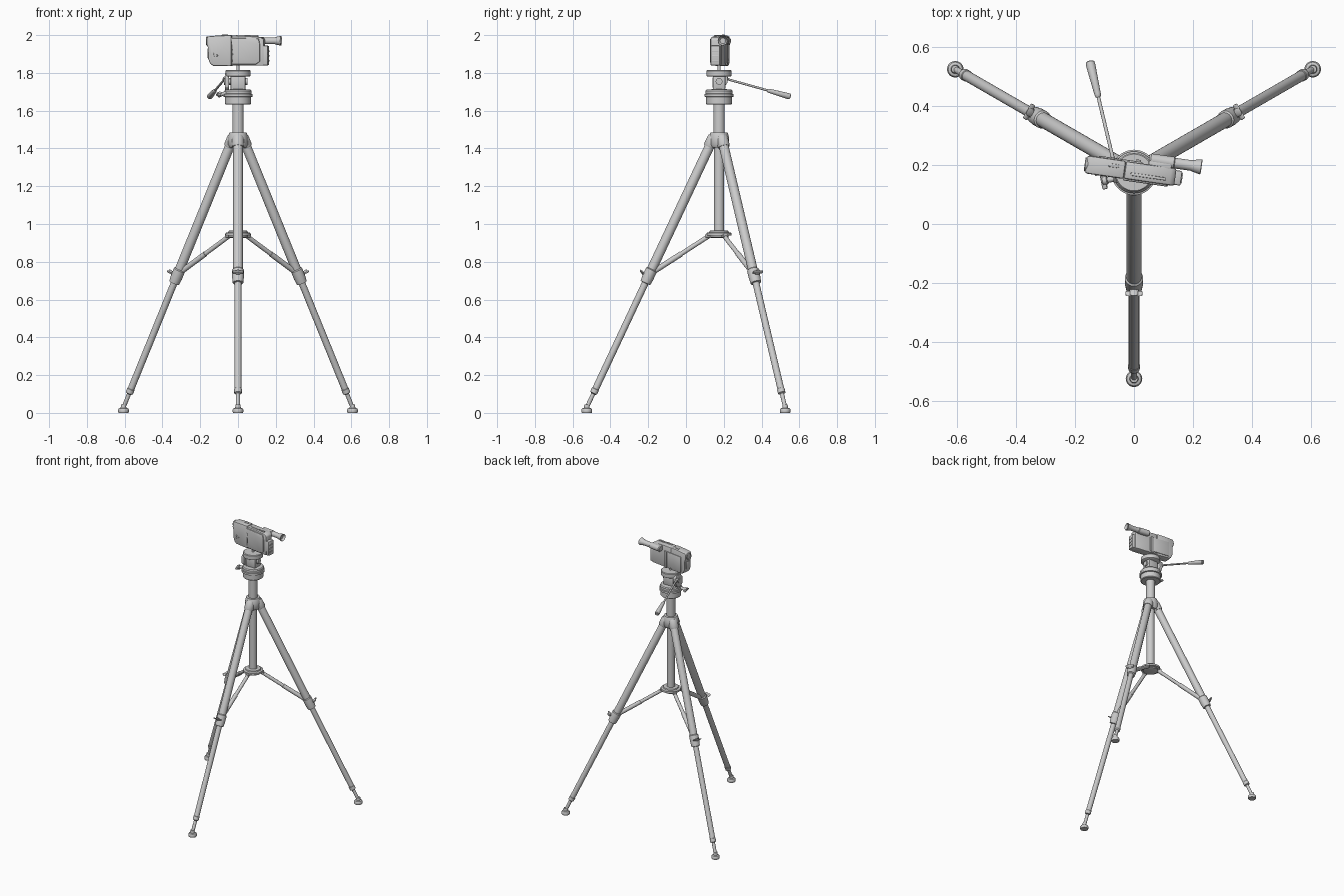
import bpy, bmesh, math
from mathutils import Matrix, Vector

if "Cube" in bpy.data.objects:
    bpy.data.objects.remove(bpy.data.objects["Cube"])

CY = 0.175                                  # tripod axis in y
AX = Matrix.Translation((0, CY, 0))


def finish(name, bm, M=Matrix(), bevel=0, seg=2):
    bmesh.ops.recalc_face_normals(bm, faces=bm.faces)
    if bevel:
        edges = [e for e in bm.edges if e.calc_face_angle(0) > 0.6]
        bmesh.ops.bevel(bm, geom=edges, offset=bevel, segments=seg, profile=0.5, affect='EDGES')
    bm.transform(M)
    me = bpy.data.meshes.new(name)
    bm.to_mesh(me)
    bm.free()
    ob = bpy.data.objects.new(name, me)
    bpy.context.collection.objects.link(ob)
    return ob


def lathe(name, pts, M=AX, n=28):
    """Revolve (radius, height) points round local z, flat caps at both ends."""
    bm = bmesh.new()
    rings = [[bm.verts.new((r * math.cos(2 * math.pi * i / n), r * math.sin(2 * math.pi * i / n), h))
              for i in range(n)] for r, h in pts]
    for a, b in zip(rings, rings[1:]):
        for i in range(n):
            j = (i + 1) % n
            bm.faces.new((a[i], a[j], b[j], b[i]))
    bm.faces.new(rings[0])
    bm.faces.new(rings[-1])
    return finish(name, bm, M)


def along(p, q):
    """Matrix whose z axis runs from p towards q."""
    p, q = Vector(p), Vector(q)
    return Matrix.Translation(p) @ (q - p).to_track_quat('Z', 'Y').to_matrix().to_4x4()


def rod(name, p, q, r, r2=None, n=16):
    return lathe(name, [(r, 0), (r if r2 is None else r2, (Vector(q) - Vector(p)).length)], along(p, q), n)


def box(name, c, s, M=Matrix(), bevel=0.004):
    bm = bmesh.new()
    bmesh.ops.create_cube(bm, size=1, matrix=Matrix.Translation(c) @ Matrix.Diagonal((*s, 1)))
    return finish(name, bm, M, bevel)


def prism(name, outline, v0, v1, M, bevel):
    """Extrude an x-z outline from y=v0 to y=v1."""
    bm = bmesh.new()
    a = [bm.verts.new((x, v0, z)) for x, z in outline]
    b = [bm.verts.new((x, v1, z)) for x, z in outline]
    bm.faces.new(a)
    bm.faces.new(b)
    for i in range(len(a)):
        j = (i + 1) % len(a)
        bm.faces.new((a[i], a[j], b[j], b[i]))
    return finish(name, bm, M, bevel)


def wing_knob(name, M):
    lathe(name + "_shaft", [(.010, 0), (.010, .028), (.015, .030), (.015, .044), (.011, .048)], M, 16)
    box(name + "_wings", (0, 0, .043), (.058, .013, .018), M, .005)


# legs, each with collar, knob, brace and foot
for k, name in enumerate(("front_leg", "right_leg", "left_leg")):
    R = AX @ Matrix.Rotation(math.radians(-90 + 120 * k), 4, 'Z')

    def P(r, z, R=R):
        return R @ Vector((r, 0, z))
    top, foot = (.037, 1.44), (.697, .035)
    L = along(P(*top), P(*foot))
    lathe(name, [(.024, 0), (.0255, .01), (.0255, .75), (.031, .755), (.031, .80), (.028, .83),
                 (.018, .832), (.018, 1.45), (.020, 1.452), (.020, 1.475), (.011, 1.48), (.011, 1.552)], L, 24)
    lathe(name + "_socket", [(.029, -.025), (.032, -.015), (.032, .03), (.029, .036)], L)
    lathe(name + "_foot", [(.026, 0), (.028, .004), (.028, .018), (.024, .024), (.015, .027), (.013, .045)],
          Matrix.Translation(P(.70, 0)))
    # clamp knob on the outer side of the collar
    c = Vector((.372, 0, .727))
    K = Matrix(((0, .424, .905, c.x), (1, 0, 0, 0), (0, .905, .424, c.z), (0, 0, 0, 1)))
    wing_knob(name + "_knob", R @ K)
    # spreader brace
    rod(name + "_brace", P(.045, .942), P(.362, .738), .012, .012, 12)
    rod(name + "_brace_sleeve", P(.20, .842), P(.362, .738), .0145, .0145, 12)
    box(name + "_brace_hinge", (.055, 0, .938), (.035, .028, .018), R, .003)

# centre column, hub and spreader disc
lathe("centre_column", [(.027, .94), (.027, 1.43), (.030, 1.431), (.030, 1.64)])
lathe("column_hub", [(.044, 1.405), (.053, 1.42), (.053, 1.455), (.048, 1.478), (.045, 1.485), (.03, 1.485)])
lathe("spreader_disc", [(.035, .925), (.05, .93), (.05, .938), (.066, .940), (.066, .953),
                        (.052, .956), (.05, .964), (.03, .966)], n=36)

# pan head
lathe("pan_base", [(.064, 1.632), (.068, 1.636), (.068, 1.672), (.077, 1.674), (.077, 1.688), (.071, 1.690),
                   (.071, 1.705), (.066, 1.712), (.03, 1.714)], n=40)
box("tilt_block", (0, 0, 1.749), (.078, .066, .076), AX, .006)
lathe("camera_plate", [(.06, 1.780), (.066, 1.784), (.066, 1.811), (.062, 1.815)], n=40)
lathe("camera_screw", [(.008, 1.81), (.008, 1.84)], n=12)
rod("tilt_axle", (-.075, CY, 1.755), (.05, CY, 1.755), .018)
bracket = [(-.035, 1.725), (-.02, 1.71), (.02, 1.71), (.045, 1.75), (.045, 1.785), (.03, 1.80), (-.01, 1.80), (-.035, 1.775)]
prism("tilt_bracket", bracket, .048, .070, AX @ Matrix.Rotation(math.radians(90), 4, 'Z'), .003)
wing_knob("pan_knob", along((-.062, .155, 1.693), (-.11, .145, 1.683)))

# pan handle: thin bar and tapered grip
h0, h1 = Vector((-.066, .20, 1.772)), Vector((-.150, .552, 1.674))
ln = (h1 - h0).length
lathe("pan_handle", [(.011, 0), (.011, .02), (.006, .025), (.006, ln * .65), (.009, ln * .66), (.011, ln * .68),
                     (.016, ln * .96), (.015, ln * .99), (.010, ln)], along(h0, h1), 20)

# camcorder, turned slightly on the plate
C = Matrix.Translation((0, .18, 0)) @ Matrix.Rotation(math.radians(-8.2), 4, 'Z')
front = [(-.031, 1.835), (-.128, 1.837), (-.145, 1.848), (-.156, 1.875), (-.158, 1.935), (-.164, 1.952),
         (-.164, 1.985), (-.155, 1.994), (-.10, 1.998), (-.031, 2.0)]
rear = [(-.031, 1.838), (-.031, 1.997), (.04, 1.996), (.125, 1.990), (.142, 1.978), (.142, 1.838)]
prism("camera_front_shell", front, -.032, .030, C, .008)
prism("camera_rear_shell", rear, -.031, .029, C, .007)
grip = [(-.028, 1.845), (-.024, 1.90), (-.034, 1.985), (.115, 1.982), (.122, 1.95), (.122, 1.86), (.10, 1.845)]
prism("camera_side_panel", grip, -.037, -.02, C, .005)
box("camera_battery", (.143, -.002, 1.892), (.040, .050, .104), C, .005)
for i in range(3):
    box(f"battery_rib_{i}", (.164, -.002, 1.865 + .025 * i), (.004, .036, .008), C, .001)
box("camera_top_rail", (.05, -.012, 1.996), (.12, .010, .008), C, .002)
box("zoom_switch", (-.07, .008, 1.999), (.035, .012, .006), C, .002)
box("camera_far_panel", (-.05, .029, 1.905), (.15, .010, .11), C, .004)
box("hand_strap", (.01, .036, 1.90), (.018, .008, .12), C, .003)
for i, (x, z) in enumerate(((-.125, 1.885), (-.125, 1.90), (-.108, 1.892))):
    lathe(f"side_button_{i}", [(.005, 0), (.004, .004)], C @ along((x, -.031, z), (x, -1, z)), 12)

# lens with recessed glass
LM = C @ along((-.158, -.001, 1.968), (-1, -.001, 1.968))
lathe("lens_ring", [(.023, 0), (.024, .008), (.022, .011), (.019, .011), (.017, .003), (.006, .006)], LM)
box("front_window", (-.158, -.001, 1.905), (.006, .036, .05), C, .002)

# viewfinder with flared eyecup
VM = C @ along((.045, .046, 1.970), (1, .046, 1.970))
lathe("viewfinder", [(.016, 0), (.021, .006), (.021, .085), (.018, .088), (.018, .145), (.021, .155),
                     (.026, .178), (.024, .180), (.015, .165), (.006, .165)], VM)
box("viewfinder_mount", (.085, .032, 1.972), (.08, .030, .036), C, .006)

# smooth shading with crisp edges
for ob in bpy.context.scene.objects:
    ob.select_set(True)
    bpy.context.view_layer.objects.active = ob
bpy.ops.object.shade_smooth_by_angle(angle=math.radians(35))
